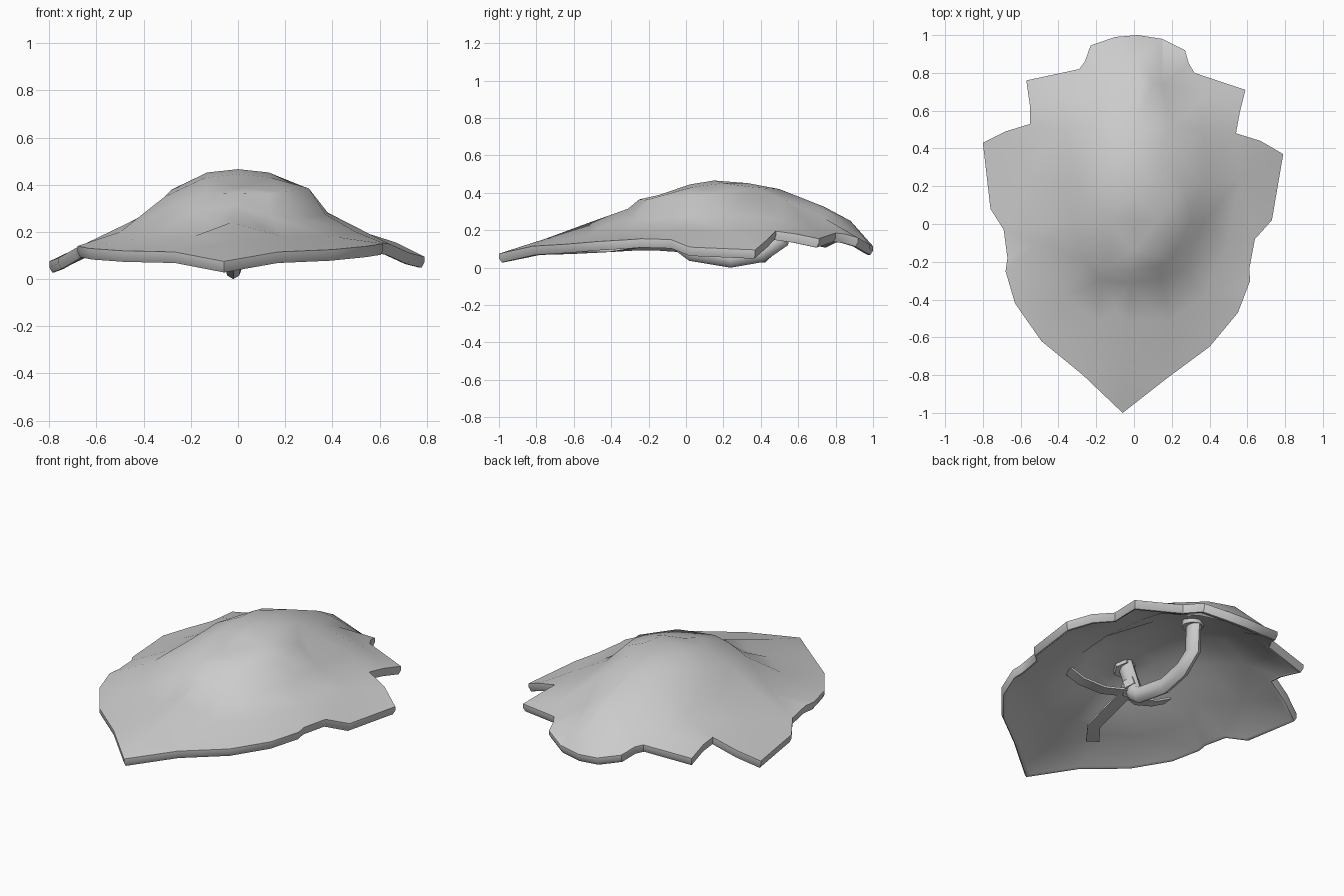
import bpy, bmesh, math
from mathutils import Vector
from mathutils.geometry import delaunay_2d_cdt

if "Cube" in bpy.data.objects:
    bpy.data.objects.remove(bpy.data.objects["Cube"])


def finish(name, bm, angle=35):
    bmesh.ops.recalc_face_normals(bm, faces=bm.faces)
    me = bpy.data.meshes.new(name)
    bm.to_mesh(me)
    bm.free()
    ob = bpy.data.objects.new(name, me)
    bpy.context.collection.objects.link(ob)
    bpy.ops.object.select_all(action='DESELECT')
    ob.select_set(True)
    bpy.context.view_layer.objects.active = ob
    bpy.ops.object.shade_smooth_by_angle(angle=math.radians(angle))
    return ob


# Shield outline (upper edge of the rim), clockwise from the top
rim = [
    (.02, 1, .115), (.15, .98, .125), (.27, .92, .16), (.29, .85, .18), (.32, .80, .185),
    (.59, .71, .155), (.56, .59, .18), (.54, .48, .195), (.67, .44, .155), (.79, .37, .095),
    (.73, .02, .11), (.64, -.08, .15), (.61, -.24, .155), (.615, -.30, .15), (.55, -.47, .14),
    (.40, -.65, .125), (.17, -.82, .115), (-.06, -1, .075), (-.27, -.80, .115), (-.49, -.62, .12),
    (-.63, -.42, .13), (-.68, -.25, .14), (-.67, -.18, .14), (-.69, -.03, .13), (-.76, .08, .09),
    (-.80, .43, .075), (-.68, .49, .13), (-.55, .53, .19), (-.55, .62, .18), (-.57, .76, .155),
    (-.29, .82, .185), (-.26, .86, .18), (-.23, .945, .155), (-.10, .99, .12)]
# Raised centre line, from the tip to the top
spine = [(-.04, -.75, .155), (-.03, -.52, .24), (-.02, -.31, .315), (-.02, -.25, .365),
         (0, -.14, .39), (0, .02, .445), (0, .15, .466), (0, .33, .452), (0, .5, .42),
         (.02, .74, .325), (.02, .88, .25)]
# Dome shoulders, used on both sides
flank = [(.14, .03, .43), (.13, .2, .452), (.14, .36, .43), (.20, .52, .365),
         (.37, .5, .26), (.38, .22, .282), (.19, -.51, .18), (.37, -.38, .185),
         (.5, -.1, .20), (.56, .25, .19), (.13, -.22, .362), (.38, .68, .21), (.10, -.45, .215)]
# The right shoulder drops steeply, the left one is gentler
steep = [(.30, .02, .385), (.19, -.19, .368), (.37, .0, .275), (.26, -.25, .255), (.14, -.29, .265),
         (.27, .2, .395), (.10, .75, .31), (.15, .74, .265),
         (-.31, .0, .35), (-.43, .0, .255), (-.26, -.2, .32), (-.17, -.30, .285),
         (-.28, .2, .38), (-.16, .74, .275)]

n = len(rim)
pts = rim[::-1] + spine + flank + [(-x, y, z) for x, y, z in flank] + steep
ridge = [(n + i, n + i + 1) for i in range(len(spine) - 1)]
co, _, faces, orig, _, _ = delaunay_2d_cdt(
    [Vector(p[:2]) for p in pts], ridge, [list(range(n))], 1, 1e-5)

# Upper skin and a flatter underside, thickest below the dome
bm = bmesh.new()
top, low, index = [], [], {}
for i, (v, o) in enumerate(zip(co, orig)):
    z = pts[o[0]][2]
    index[o[0]] = i
    s = .96 if o[0] < n else 1
    drop = .04 if o[0] < n else .045 + .16 * max(0, z - .18)
    top.append(bm.verts.new((v.x, v.y, z)))
    low.append(bm.verts.new((v.x * s, v.y * s, z - drop)))
for f in faces:
    bm.faces.new([top[i] for i in f])
    bm.faces.new([low[i] for i in reversed(f)])
# Bevelled side wall and the small lip beneath it
edge = [top[index[i]] for i in range(n)]
loops = [edge]
for s, drop in ((1, .024), (.985, .047), (.97, .046)):
    loops.append([bm.verts.new((v.co.x * s, v.co.y * s, v.co.z - drop)) for v in edge])
loops.append([low[index[i]] for i in range(n)])
for a, b in zip(loops, loops[1:]):
    for i in range(n):
        j = (i + 1) % n
        bm.faces.new((a[i], b[i], b[j], a[j]))
finish("shield_shell", bm, 40)


def sweep(name, path, profile, side=Vector((1, 0, 0))):
    """Sweep a closed cross-section (side, normal offsets) along a path."""
    bm = bmesh.new()
    path = [Vector(p) for p in path]
    rings = []
    for i, p in enumerate(path):
        t = (path[min(i + 1, len(path) - 1)] - path[max(i - 1, 0)]).normalized()
        s = (side - t * side.dot(t)).normalized()
        m = t.cross(s)
        rings.append([bm.verts.new(p + s * a + m * b) for a, b in profile])
    k = len(profile)
    for r, q in zip(rings, rings[1:]):
        for i in range(k):
            bm.faces.new((r[i], r[(i + 1) % k], q[(i + 1) % k], q[i]))
    bm.faces.new(rings[0])
    bm.faces.new(rings[-1])
    return finish(name, bm, 50)


def oval(a, b, k):
    return [(a * math.cos(math.tau * i / k), b * math.sin(math.tau * i / k)) for i in range(k)]


# Bent grip with a flange at each end
sweep("handle", [(-.02, -.10, .34), (-.02, -.02, .12), (-.02, .03, .085), (-.02, .24, .05),
                 (-.01, .40, .078), (0, .50, .14), (0, .51, .35)], oval(.036, .05, 8))
sweep("front_flange", [(-.02, -.115, .34), (-.02, -.10, .295)], oval(.062, .062, 6))
sweep("back_flange", [(0, .5, .36), (0, .5, .295)], oval(.06, .06, 8))

# Strap wrapped round the grip, with three loose ends
sweep("strap_wrap", [(-.02, -.06, .19), (-.02, -.04, .14)], oval(.05, .06, 6))
strip = [(-.036, -.006), (.036, -.006), (.036, .006), (-.036, .006)]
knot = (-.01, -.07, .14)
ends = [[(.12, -.12, .13), (.24, -.16, .16), (.33, -.17, .20)],
        [(-.03, -.24, .115), (-.05, -.40, .09), (-.15, -.53, .09)],
        [(-.10, -.08, .12), (-.20, -.06, .14), (-.28, -.05, .18)]]
for i, e in enumerate(ends):
    d = Vector(e[-1]) - Vector(knot)
    sweep(f"strap_end_{i + 1}", [knot] + e, strip, Vector((-d.y, d.x, 0)).normalized())
